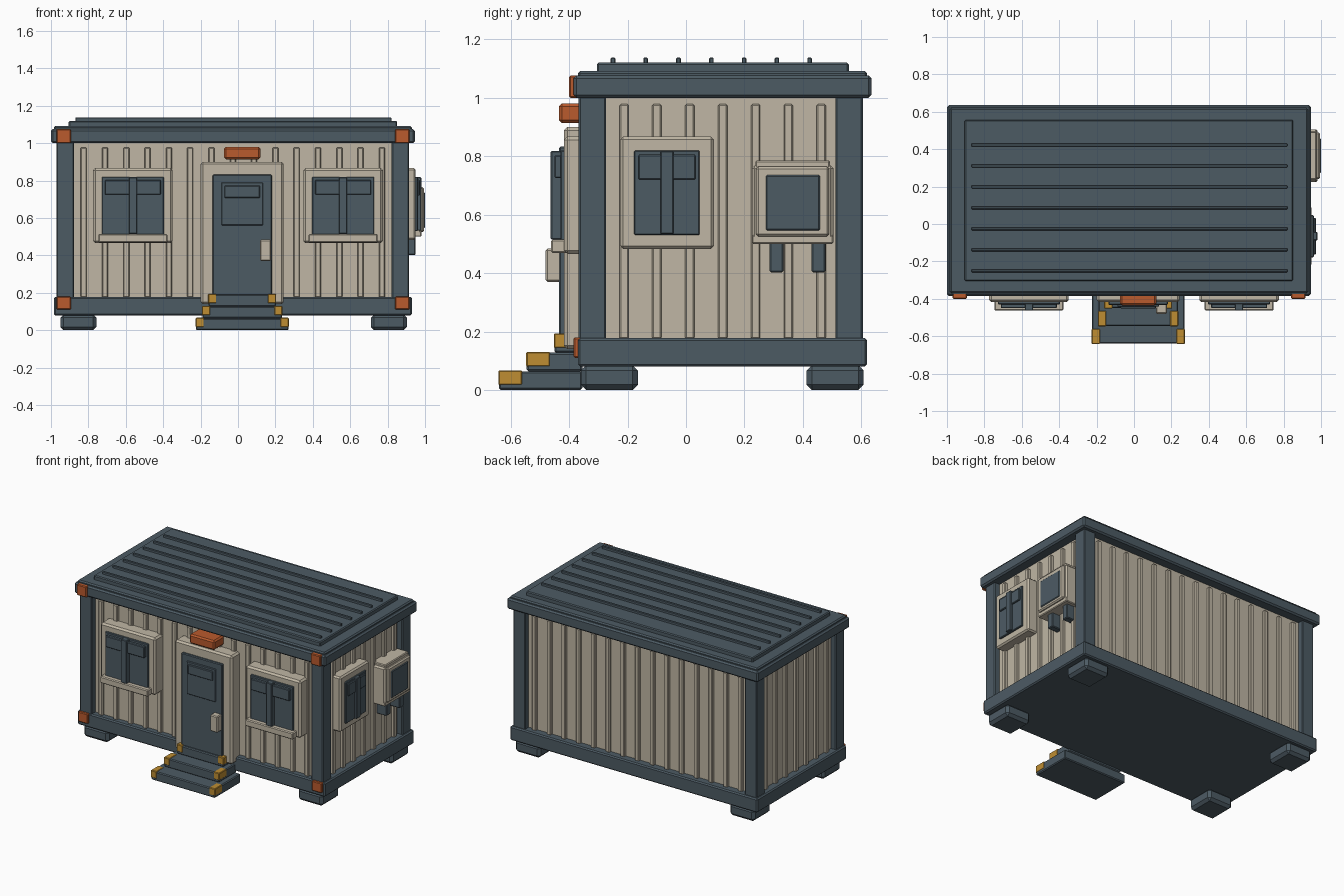
import bpy, bmesh
from mathutils import Vector

cube = bpy.data.objects.get("Cube")
if cube:
    bpy.data.objects.remove(cube, do_unlink=True)


def material(name, rgb):
    m = bpy.data.materials.new(name)
    m.use_nodes = True
    m.diffuse_color = (*rgb, 1)
    bsdf = next(n for n in m.node_tree.nodes if n.type == 'BSDF_PRINCIPLED')
    bsdf.inputs["Base Color"].default_value = (*rgb, 1)
    bsdf.inputs["Roughness"].default_value = 0.8
    return m


SLATE = material("slate", (0.073, 0.104, 0.127))
TAN = material("warm tan", (0.525, 0.47, 0.373))
ORANGE = material("burnt orange", (0.49, 0.103, 0.026))
YELLOW = material("safety yellow", (0.52, 0.27, 0.032))


def boxes(name, mat, spans, bevel=0.006):
    """One object from boxes given as (x0, x1, y0, y1, z0, z1)."""
    bm = bmesh.new()
    for x0, x1, y0, y1, z0, z1 in spans:
        lo, hi = Vector((x0, y0, z0)), Vector((x1, y1, z1))
        verts = bmesh.ops.create_cube(bm, size=1)["verts"]
        for v in verts:
            v.co = (lo + hi) / 2 + v.co * (hi - lo)
        if bevel:
            edges = {e for v in verts for e in v.link_edges}
            bmesh.ops.bevel(bm, geom=list(edges), offset=bevel, segments=1,
                            affect='EDGES', clamp_overlap=True)
    mesh = bpy.data.meshes.new(name)
    bm.to_mesh(mesh)
    bm.free()
    mesh.materials.append(mat)
    ob = bpy.data.objects.new(name, mesh)
    bpy.context.collection.objects.link(ob)
    return ob


# Base frame, feet and corner posts
boxes("base_frame", SLATE, [(-0.985, 0.93, -0.37, 0.62, 0.08, 0.178)], 0.008)
boxes("feet", SLATE, [(x, x + 0.193, y, y + 0.195, 0, 0.085)
                      for x in (-0.95, 0.71) for y in (-0.36, 0.413)], 0.018)
boxes("corner_posts", SLATE, [(x, x + 0.093, y, y + 0.094, 0.17, 1.01)
                              for x in (-0.97, 0.822) for y in (-0.367, 0.511)])

# Walls with vertical corrugation ribs
boxes("walls", TAN, [(-0.93, 0.875, -0.325, 0.565, 0.17, 1.01)], 0)
rib_x = [-0.825 + i * 0.1139 for i in range(15)]
rib_y = [-0.212 + i * 0.1125 for i in range(7)]
RW, RZ = 0.016, (0.175, 0.978)
boxes("front_ribs", TAN, [(x - RW, x + RW, -0.345, -0.32, *RZ) for x in rib_x], 0.005)
boxes("back_ribs", TAN, [(x - RW, x + RW, 0.56, 0.585, *RZ) for x in rib_x], 0.005)
boxes("right_ribs", TAN, [(-0.95, -0.925, y - RW, y + RW, *RZ) for y in rib_y], 0.005)
boxes("left_ribs", TAN, [(0.87, 0.895, y - RW, y + RW, *RZ) for y in rib_y], 0.005)

# Stepped roof with long ridges
boxes("roof_band", SLATE, [(-1.0, 0.945, -0.385, 0.635, 1.0, 1.076)], 0.01)
boxes("roof_slab", SLATE, [(-0.985, 0.93, -0.37, 0.62, 1.05, 1.091)], 0.008)
boxes("roof_panel", SLATE, [(-0.905, 0.85, -0.305, 0.557, 1.08, 1.12)])
boxes("roof_ridges", SLATE, [(-0.87, 0.82, y - 0.008, y + 0.008, 1.11, 1.137)
                             for y in (-0.25 + i * 0.1122 for i in range(7))], 0.003)

# Orange corner brackets on the front
boxes("corner_brackets", ORANGE,
      [(x, x + 0.076, -0.4, -0.36, 1.0, 1.076) for x in (-0.97, 0.84)] +
      [(x, x + 0.076, -0.385, -0.355, 0.11, 0.18) for x in (-0.97, 0.84)], 0.005)

# Front windows
for side, c in (("right", -0.562), ("left", 0.562)):
    name = "front_" + side + "_window"
    boxes(name + "_frame", TAN, [(c - 0.213, c + 0.213, -0.418, -0.32, 0.466, 0.867)], 0.012)
    boxes(name + "_sill", TAN, [(c - 0.185, c + 0.185, -0.462, -0.4, 0.468, 0.515)])
    boxes(name + "_pane", SLATE, [(c - 0.166, c + 0.166, -0.43, -0.4, 0.51, 0.82)], 0.004)
    boxes(name + "_bars", SLATE, [(c - 0.022, c + 0.022, -0.463, -0.42, 0.515, 0.818),
                                  (c - 0.15, c + 0.15, -0.45, -0.42, 0.725, 0.803)], 0.004)

# Side window
boxes("side_window_frame", TAN, [(0.87, 0.95, -0.225, 0.095, 0.482, 0.867)], 0.01)
boxes("side_window_pane", SLATE, [(0.94, 0.962, -0.178, 0.047, 0.53, 0.82)], 0.004)
boxes("side_window_bars", SLATE, [(0.95, 0.981, -0.088, -0.042, 0.533, 0.818),
                                  (0.95, 0.972, -0.163, 0.033, 0.72, 0.805)], 0.004)

# Air conditioner on brackets
boxes("cooler_body", TAN, [(0.87, 0.98, 0.225, 0.505, 0.513, 0.768)], 0.01)
boxes("cooler_face", TAN, [(0.97, 0.995, 0.24, 0.49, 0.525, 0.765)], 0.008)
boxes("cooler_trims", TAN, [(0.87, 0.975, 0.237, 0.493, 0.75, 0.785),
                            (0.87, 0.98, 0.225, 0.505, 0.5, 0.53)], 0.005)
boxes("cooler_grille", SLATE, [(0.985, 1.0, 0.272, 0.46, 0.545, 0.737)], 0.006)
boxes("cooler_brackets", SLATE, [(0.87, 0.95, y, y + 0.047, 0.402, 0.51)
                                 for y in (0.286, 0.43)], 0.005)

# Door
D = 0.0225
boxes("door_frame", TAN, [(D - 0.222, D + 0.222, -0.418, -0.32, 0.14, 0.9)], 0.012)
boxes("door", SLATE, [(D - 0.158, D + 0.158, -0.434, -0.4, 0.14, 0.833)], 0.005)
boxes("door_window", SLATE, [(D - 0.112, D + 0.112, -0.442, -0.42, 0.56, 0.79)], 0.004)
boxes("door_window_blind", SLATE, [(D - 0.095, D + 0.095, -0.452, -0.43, 0.708, 0.773)], 0.004)
boxes("door_handle", TAN, [(0.118, 0.176, -0.48, -0.425, 0.37, 0.484)])
boxes("door_lamp", ORANGE, [(D - 0.097, D + 0.097, -0.435, -0.32, 0.914, 0.98)], 0.01)

# Steps with yellow safety corners
for i, (half, y) in enumerate(((0.247, -0.64), (0.213, -0.545), (0.18, -0.45))):
    z = i * 0.0635
    boxes("step_%d" % (i + 1), SLATE, [(D - half, D + half, y, -0.355, z, z + 0.064)])
    back = -0.41 if i == 2 else y + 0.08
    boxes("step_corners_%d" % (i + 1), YELLOW,
          [(min(a, b), max(a, b), y - 0.002, back, z + 0.016, z + 0.067)
           for a, b in ((D + s * (half + 0.002), D + s * (half - 0.043)) for s in (-1, 1))], 0.004)
